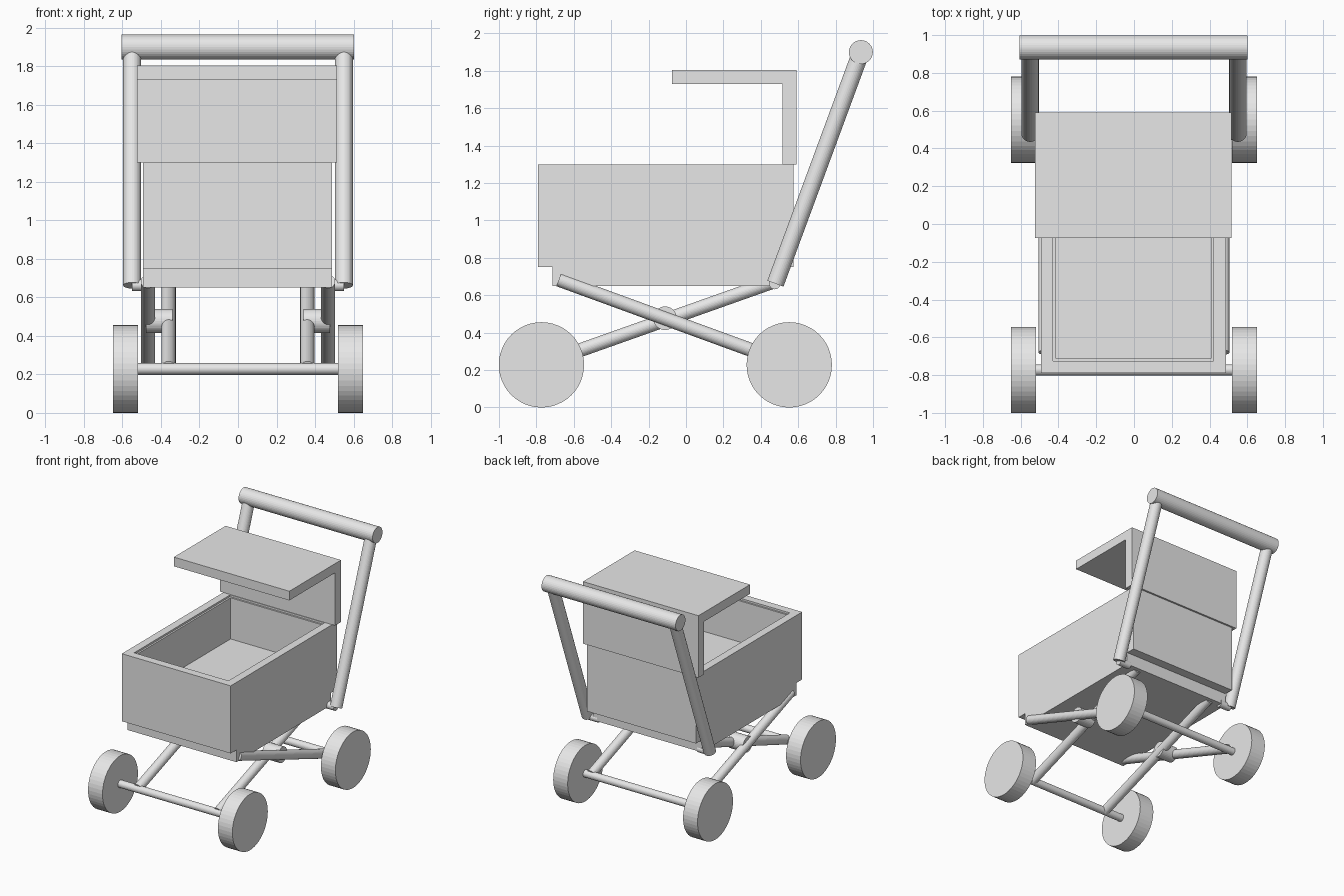
import bpy
import bmesh
from mathutils import Vector

default_cube = bpy.data.objects.get("Cube")
if default_cube:
    bpy.data.objects.remove(default_cube, do_unlink=True)

# Single plain grey
grey = bpy.data.materials.new("light_grey")
grey.use_nodes = True
grey.diffuse_color = (0.8, 0.8, 0.8, 1)
grey.node_tree.nodes["Principled BSDF"].inputs["Base Color"].default_value = (0.8, 0.8, 0.8, 1)


def finish(name, bm):
    bmesh.ops.recalc_face_normals(bm, faces=bm.faces)
    mesh = bpy.data.meshes.new(name)
    bm.to_mesh(mesh)
    bm.free()
    mesh.materials.append(grey)
    obj = bpy.data.objects.new(name, mesh)
    bpy.context.collection.objects.link(obj)
    return obj


def rod(name, start, end, radius, sides=32):
    """Flat-sided cylinder between two points."""
    start, end = Vector(start), Vector(end)
    axis = end - start
    bm = bmesh.new()
    bmesh.ops.create_cone(bm, cap_ends=True, segments=sides, radius1=radius,
                          radius2=radius, depth=axis.length)
    bm.transform(axis.to_track_quat('Z', 'Y').to_matrix().to_4x4())
    bmesh.ops.translate(bm, verts=bm.verts, vec=(start + end) / 2)
    return finish(name, bm)


def box_bmesh(low, high):
    low, high = Vector(low), Vector(high)
    bm = bmesh.new()
    bmesh.ops.create_cube(bm, size=1)
    bmesh.ops.scale(bm, verts=bm.verts, vec=high - low)
    bmesh.ops.translate(bm, verts=bm.verts, vec=(low + high) / 2)
    return bm


def sink(bm, face, inset, depth):
    """Inset a face, then push the inner face down with new walls."""
    bmesh.ops.inset_region(bm, faces=[face], thickness=inset)
    inner = bmesh.ops.extrude_discrete_faces(bm, faces=[face])["faces"][0]
    bmesh.ops.translate(bm, verts=inner.verts, vec=(0, 0, -depth))
    return inner


# Carriage tub: thick rim, a narrow ledge just below it, then the deep hollow
tub = box_bmesh((-0.493, -0.79, 0.75), (0.487, 0.575, 1.3))
tub.normal_update()
top = max(tub.faces, key=lambda f: f.normal.z)
ledge = sink(tub, top, 0.092, 0.015)
sink(tub, ledge, 0.02, 0.335)
finish("tub", tub)

# Narrower base under the tub
finish("tub_base", box_bmesh((-0.493, -0.715, 0.65), (0.487, 0.5, 0.75)))

# Canopy: L-shaped profile swept across the width
profile = [(-0.075, 1.73), (0.515, 1.73), (0.515, 1.3),
           (0.59, 1.3), (0.59, 1.805), (-0.075, 1.805)]
canopy = bmesh.new()
side = canopy.faces.new([canopy.verts.new((-0.525, y, z)) for y, z in profile])
swept = bmesh.ops.extrude_face_region(canopy, geom=[side])["geom"]
bmesh.ops.translate(canopy, vec=(1.04, 0, 0),
                    verts=[v for v in swept if isinstance(v, bmesh.types.BMVert)])
finish("canopy", canopy)

# Wheels and axles
AXLE_Z = 0.228
FRONT_Y, REAR_Y = -0.773, 0.552
for place, y in (("front", FRONT_Y), ("rear", REAR_Y)):
    rod(place + "_axle", (-0.54, y, AXLE_Z), (0.54, y, AXLE_Z), 0.03)
    for label, s in (("left", 1), ("right", -1)):
        rod(f"{place}_{label}_wheel", (s * 0.52, y, AXLE_Z),
            (s * 0.65, y, AXLE_Z), 0.228, 48)

# Crossed legs, pivots and handle uprights on both sides
for label, s in (("left", 1), ("right", -1)):
    rod(label + "_outer_leg", (s * 0.468, -0.68, 0.683),
        (s * 0.468, REAR_Y, AXLE_Z + 0.005), 0.037)
    rod(label + "_inner_leg", (s * 0.36, FRONT_Y, AXLE_Z + 0.005),
        (s * 0.36, 0.46, 0.67), 0.037)
    rod(label + "_pivot", (s * 0.34, -0.112, 0.477), (s * 0.478, -0.112, 0.477), 0.063)
    rod(label + "_handle_pin", (s * 0.45, 0.475, 0.662), (s * 0.55, 0.475, 0.662), 0.03)
    rod(label + "_handle_upright", (s * 0.55, 0.478, 0.662),
        (s * 0.55, 0.928, 1.88), 0.046)

# Push bar
rod("push_bar", (-0.605, 0.935, 1.9), (0.602, 0.935, 1.9), 0.064)
